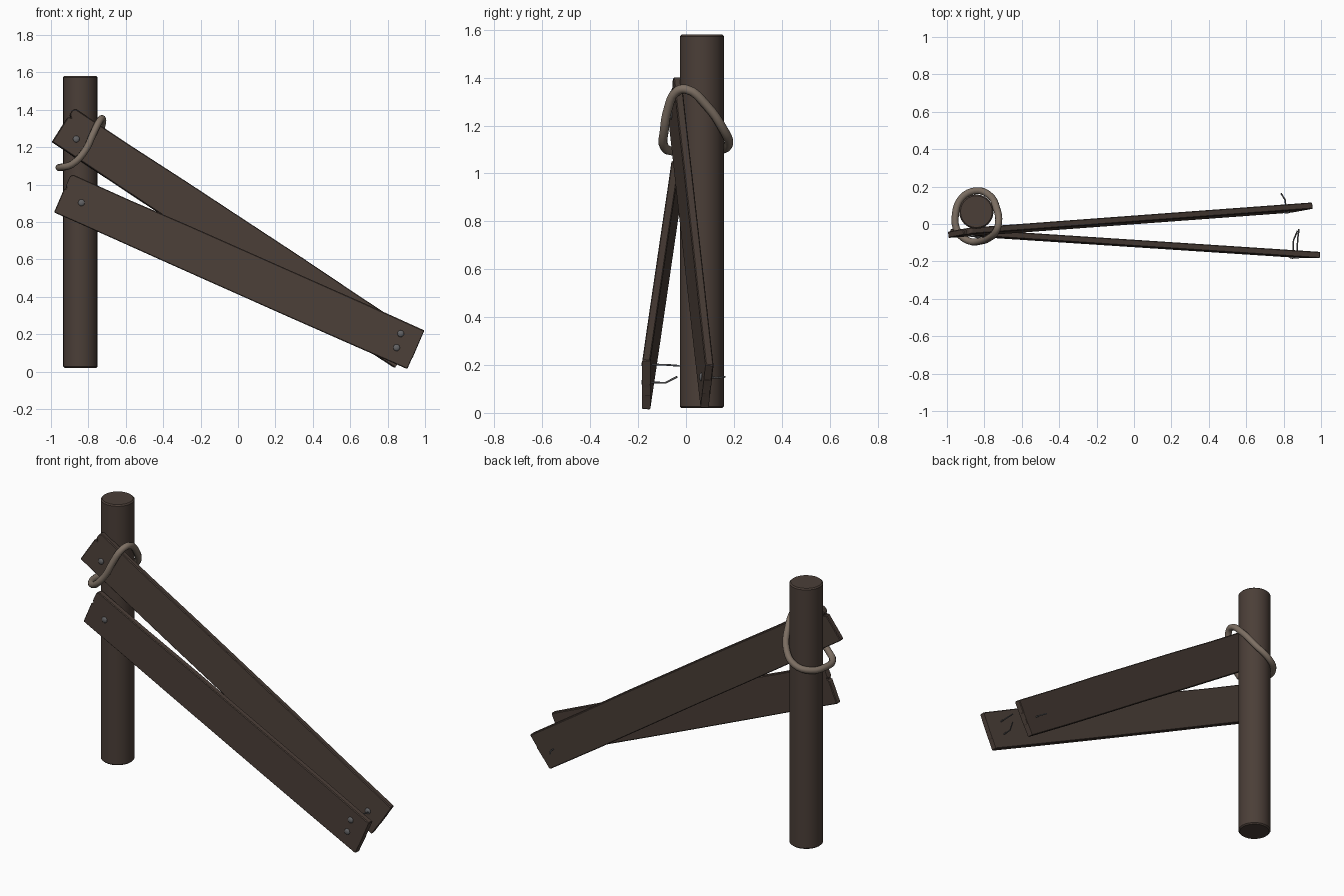
import bpy, bmesh, random
from mathutils import Vector, Matrix

if "Cube" in bpy.data.objects:
    bpy.data.objects.remove(bpy.data.objects["Cube"])

random.seed(4)


def material(name, rgb):
    m = bpy.data.materials.new(name)
    m.diffuse_color = (*rgb, 1)
    m.use_nodes = True
    m.node_tree.nodes["Principled BSDF"].inputs["Base Color"].default_value = m.diffuse_color
    return m


WOOD = material("dark_wood", (0.070, 0.049, 0.039))
ROPE = material("worn_rope", (0.205, 0.160, 0.125))
IRON = material("nail_iron", (0.125, 0.125, 0.130))


def make_object(name, bm, mat, smooth=True):
    bmesh.ops.recalc_face_normals(bm, faces=bm.faces)
    me = bpy.data.meshes.new(name)
    bm.to_mesh(me)
    bm.free()
    me.materials.append(mat)
    ob = bpy.data.objects.new(name, me)
    bpy.context.collection.objects.link(ob)
    bpy.ops.object.select_all(action='DESELECT')
    bpy.context.view_layer.objects.active = ob
    ob.select_set(True)
    if smooth:
        bpy.ops.object.shade_smooth_by_angle(angle=0.6)
    return ob


def bevel(ob, width, segments=1):
    b = ob.modifiers.new("bevel", 'BEVEL')
    b.width, b.segments, b.limit_method, b.angle_limit = width, segments, 'ANGLE', 0.7


def tube(name, points, radius, mat, cyclic=False):
    """Round tube along a path, turned into a mesh."""
    cu = bpy.data.curves.new(name, 'CURVE')
    cu.dimensions = '3D'
    cu.bevel_depth, cu.bevel_resolution, cu.use_fill_caps = radius, 3, True
    cu.resolution_u = 4
    sp = cu.splines.new('BEZIER' if cyclic else 'POLY')
    pts = sp.bezier_points if cyclic else sp.points
    pts.add(len(points) - 1)
    for p, co in zip(pts, points):
        if cyclic:
            p.co = co
            p.handle_left_type = p.handle_right_type = 'AUTO'
        else:
            p.co = (*co, 1)
    sp.use_cyclic_u = cyclic
    cu.materials.append(mat)
    ob = bpy.data.objects.new(name, cu)
    bpy.context.collection.objects.link(ob)
    bpy.ops.object.select_all(action='DESELECT')
    bpy.context.view_layer.objects.active = ob
    ob.select_set(True)
    bpy.ops.object.convert(target='MESH')
    bpy.ops.object.shade_smooth_by_angle(angle=0.8)


# post
bm = bmesh.new()
bmesh.ops.create_cone(bm, cap_ends=True, segments=24, radius1=0.092, radius2=0.092,
                      depth=1.56, matrix=Matrix.Translation((-0.843, 0.066, 0.80)))
bevel(make_object("post", bm, WOOD), 0.007)

# planks: outline with split ends, extruded through the thickness
T = 0.034


def plank(name, left, right, width, roll, notch_l, notch_r):
    left, right = Vector(left), Vector(right)
    u = (right - left).normalized()
    n = Vector((0, 1, 0))
    n = (n - u * n.dot(u)).normalized()
    v = n.cross(u)
    v = -v if v.z < 0 else v
    v, n = (v + n * roll).normalized(), (n - v * roll).normalized()
    L, h = (right - left).length, width / 2

    def wobble():
        return random.uniform(-0.003, 0.003)

    steps = [L * i / 6 for i in range(1, 6)]
    outline = [(0, -h)] + [(s, -h + wobble()) for s in steps] + [(L, -h)]
    for c, d in notch_r:                       # splits in the right end
        outline += [(L, c - 0.012), (L - d, c), (L + 0.002, c + 0.006)]
    outline += [(L, h)] + [(s, h + wobble()) for s in reversed(steps)] + [(0.012, h), (0, h - 0.012)]
    for c, d in notch_l:                       # splits in the left end
        outline += [(0, c + 0.012), (d, c), (-0.002, c - 0.006)]

    bm = bmesh.new()
    f = bm.faces.new([bm.verts.new(left + u * a + v * b - n * T / 2) for a, b in outline])
    ext = bmesh.ops.extrude_face_region(bm, geom=[f])
    bmesh.ops.translate(bm, vec=n * T, verts=[e for e in ext["geom"]
                                              if isinstance(e, bmesh.types.BMVert)])
    bmesh.ops.triangulate(bm, faces=[g for g in bm.faces if len(g.verts) > 4])
    bevel(make_object(name, bm, WOOD, smooth=False), 0.004)

    def on_plank(x, z):
        """Point on the plank's front face seen at x, z in the front view."""
        p = Vector((x, 0, z))
        front = left - n * T / 2
        p.y = front.y - (n.x * (x - front.x) + n.z * (z - front.z)) / n.y
        return p, n
    return on_plank


upper = plank("upper_plank", (-0.936, -0.047, 1.318), (0.897, 0.088, 0.110), 0.217, 0.10,
              [(0.055, 0.014)], [(0.03, 0.016), (-0.045, 0.010)])
lower = plank("lower_plank", (-0.937, -0.043, 0.954), (0.950, -0.166, 0.117), 0.226, 0.0,
              [(0.03, 0.008)], [(0.0, 0.020), (-0.055, 0.010)])


# nails: domed head in front, shank through the plank, bent tip where it shows
def nail(name, surface, x, z, length, bend=(0, 0, 0)):
    p, n = surface(x, z)
    bm = bmesh.new()
    bmesh.ops.create_uvsphere(bm, u_segments=12, v_segments=8, radius=0.018)
    bmesh.ops.scale(bm, vec=(1, 0.5, 1), verts=bm.verts)
    bmesh.ops.translate(bm, vec=p, verts=bm.verts)
    make_object(name + "_head", bm, IRON)
    mid = p + n * length * 0.65
    tube(name + "_shank", [p, mid, p + n * length + Vector(bend)], 0.004, IRON)


nail("upper_post_nail", upper, -0.865, 1.243, 0.09)
nail("lower_post_nail", lower, -0.837, 0.903, 0.09)
nail("upper_end_nail", upper, 0.815, 0.150, 0.10, (-0.018, 0, 0.006))
nail("lower_end_nail_a", lower, 0.870, 0.203, 0.15, (0.004, 0, -0.003))
nail("lower_end_nail_b", lower, 0.848, 0.128, 0.14, (0.018, 0, 0.026))

# slack rope loop hung around the post and upper plank
tube("rope_loop", [(-0.725, 0.000, 1.352), (-0.735, 0.085, 1.285), (-0.775, 0.155, 1.185),
                   (-0.845, 0.178, 1.125), (-0.920, 0.140, 1.098), (-0.955, 0.050, 1.092),
                   (-0.940, -0.045, 1.092), (-0.885, -0.090, 1.110), (-0.815, -0.090, 1.185),
                   (-0.775, -0.075, 1.270), (-0.740, -0.042, 1.340)], 0.019, ROPE, cyclic=True)
